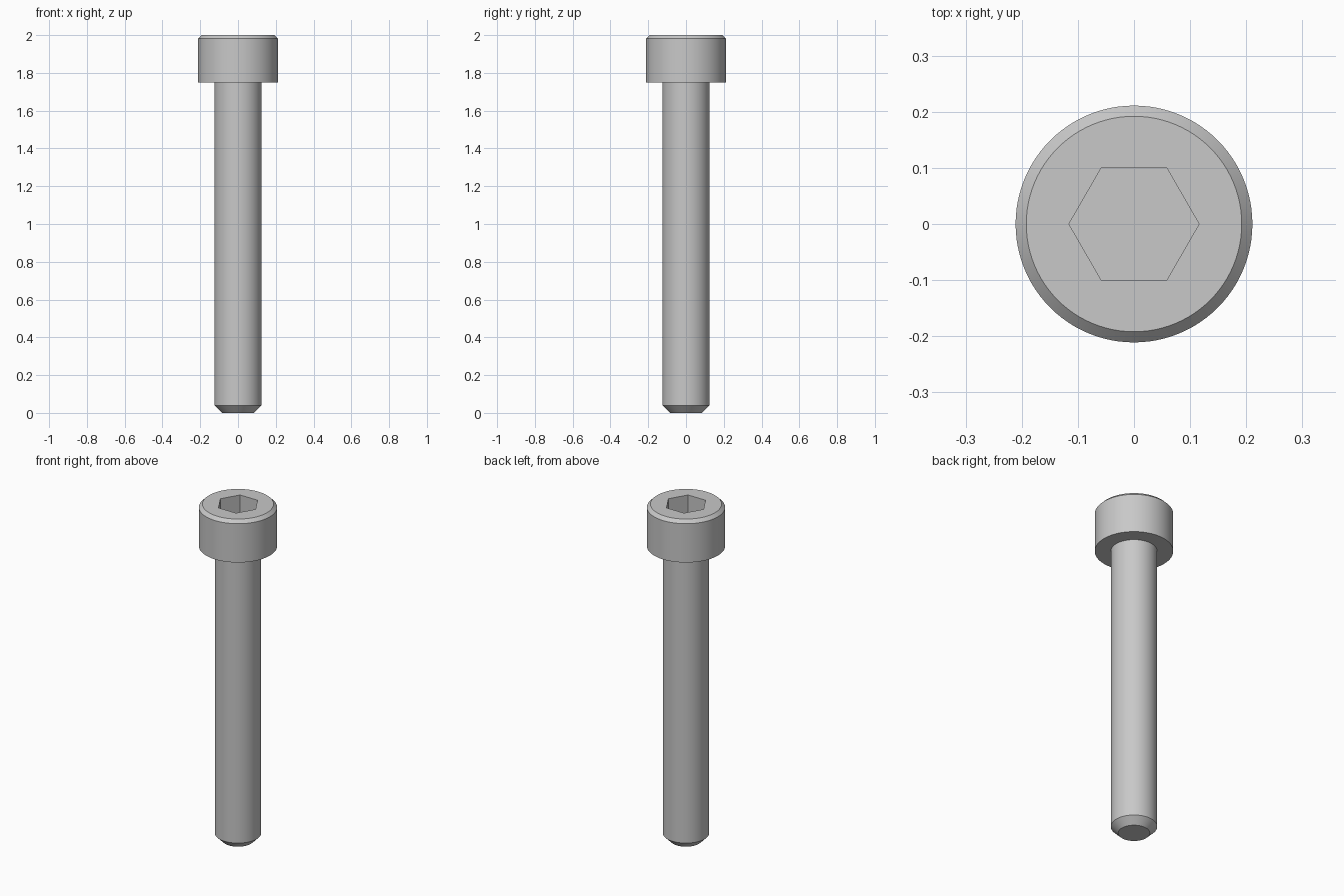
import bpy
import bmesh
import math

if "Cube" in bpy.data.objects:
    bpy.data.objects.remove(bpy.data.objects["Cube"], do_unlink=True)

SEGMENTS = 96
SOCKET_RADIUS = 0.116
SOCKET_DEPTH = 0.125

# (radius, height) outline from the tip up to the rim of the head
PROFILE = [(0.085, 0), (0.125, 0.04), (0.125, 1.75),
           (0.211, 1.75), (0.211, 1.981), (0.192, 2)]

steel = bpy.data.materials.new("steel grey")
steel.use_nodes = True
color = (0.58, 0.58, 0.58, 1)
steel.diffuse_color = color
steel.node_tree.nodes["Principled BSDF"].inputs["Base Color"].default_value = color


def ring(bm, radius, z, sides):
    """Closed loop of vertices around the z axis."""
    angles = [math.tau * i / sides for i in range(sides)]
    return [bm.verts.new((radius * math.cos(a), radius * math.sin(a), z)) for a in angles]


def wall(bm, lower, upper):
    """Band of quads between two equal rings."""
    n = len(lower)
    for i in range(n):
        j = (i + 1) % n
        bm.faces.new((lower[i], lower[j], upper[j], upper[i]))


bm = bmesh.new()

# Turned body: tip, shank and chamfered head
rings = [ring(bm, r, z, SEGMENTS) for r, z in PROFILE]
for lower, upper in zip(rings, rings[1:]):
    wall(bm, lower, upper)
bm.faces.new(rings[0])

# Hexagonal socket sunk into the head
socket_rim = ring(bm, SOCKET_RADIUS, 2, 6)
socket_floor = ring(bm, SOCKET_RADIUS, 2 - SOCKET_DEPTH, 6)
wall(bm, socket_floor, socket_rim)
bm.faces.new(socket_floor)

# Flat top between the rim of the head and the socket
open_edges = [e for e in bm.edges if e.is_boundary]
bmesh.ops.triangle_fill(bm, use_beauty=True, edges=open_edges, normal=(0, 0, 1))
bmesh.ops.recalc_face_normals(bm, faces=bm.faces[:])

mesh = bpy.data.meshes.new("socket_head_screw")
bm.to_mesh(mesh)
bm.free()
mesh.materials.append(steel)
screw = bpy.data.objects.new("socket_head_screw", mesh)
bpy.context.collection.objects.link(screw)

# Smooth round walls, crisp chamfer and socket edges
bpy.ops.object.select_all(action="DESELECT")
screw.select_set(True)
bpy.context.view_layer.objects.active = screw
bpy.ops.object.shade_smooth_by_angle(angle=math.radians(30))
